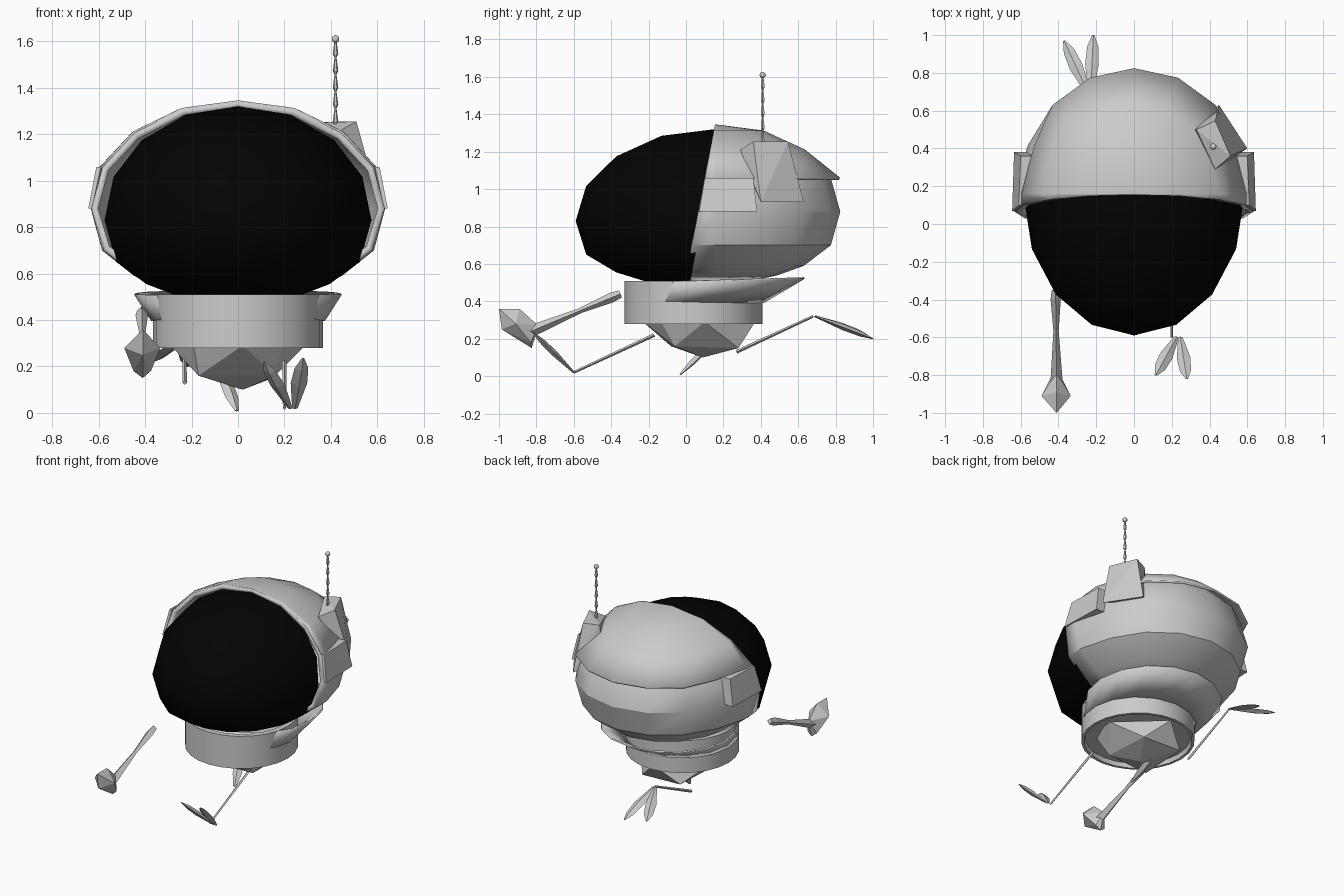
import bpy, bmesh, math
from mathutils import Vector

cube = bpy.data.objects.get("Cube")
if cube:
    bpy.data.objects.remove(cube)


def material(name, value):
    m = bpy.data.materials.new(name)
    m.use_nodes = True
    m.diffuse_color = (value, value, value, 1)
    m.node_tree.nodes["Principled BSDF"].inputs["Base Color"].default_value = (value, value, value, 1)
    return m


GREY = material("light grey", 0.6)
BLACK = material("visor black", 0.001)


def finish(name, bm, mat=GREY, smooth=False, angle=30):
    bmesh.ops.recalc_face_normals(bm, faces=bm.faces)
    mesh = bpy.data.meshes.new(name)
    bm.to_mesh(mesh)
    bm.free()
    mesh.materials.append(mat)
    ob = bpy.data.objects.new(name, mesh)
    bpy.context.collection.objects.link(ob)
    if smooth:
        bpy.ops.object.select_all(action='DESELECT')
        ob.select_set(True)
        bpy.context.view_layer.objects.active = ob
        bpy.ops.object.shade_smooth_by_angle(angle=math.radians(angle))
    return ob


def lathe(profile, rx, ry, cy, sides=16):
    """Stack elliptical rings of (scale, z); a zero scale closes to a point."""
    bm = bmesh.new()
    rings = []
    for s, z in profile:
        if s == 0:
            rings.append([bm.verts.new((0, cy, z))] * sides)
        else:
            turns = [math.tau * i / sides for i in range(sides)]
            rings.append([bm.verts.new((s * rx * math.cos(a), cy + s * ry * math.sin(a), z)) for a in turns])
    for low, high in zip(rings, rings[1:]):
        for i in range(sides):
            j = (i + 1) % sides
            bm.faces.new(list(dict.fromkeys((low[i], low[j], high[j], high[i]))))
    return bm


def hull(name, points):
    bm = bmesh.new()
    for p in points:
        bm.verts.new(p)
    bmesh.ops.convex_hull(bm, input=bm.verts)
    loose = [v for v in bm.verts if not v.link_faces]
    bmesh.ops.delete(bm, geom=loose, context='VERTS')
    return finish(name, bm)


def limb(name, p, q, stations, flat=1.0, sides=4):
    """Tapered rod through (fraction, radius) stations."""
    p, q = Vector(p), Vector(q)
    axis = (q - p).normalized()
    u = axis.cross((0, 0, 1))
    u = u.normalized() if u.length > 0.01 else Vector((1, 0, 0))
    v = u.cross(axis)
    bm = bmesh.new()
    rings = []
    for t, r in stations:
        c = p.lerp(q, t)
        rings.append([bm.verts.new(c + r * (u * math.cos(a) + flat * v * math.sin(a)))
                      for a in (math.tau * i / sides for i in range(sides))])
    for a, b in zip(rings, rings[1:]):
        for i in range(sides):
            j = (i + 1) % sides
            bm.faces.new((a[i], a[j], b[j], b[i]))
    bm.faces.new(rings[0])
    bm.faces.new(rings[-1])
    return finish(name, bm)


# Slanted seam shared by the visor, shell and cap
SEAM_POINT, SEAM_NORMAL = Vector((0, 0.155, 1.345)), Vector((0, 0.98, -0.19))


def trim(bm, shift=0.0, keep_back=True):
    bmesh.ops.bisect_plane(bm, geom=bm.verts[:] + bm.edges[:] + bm.faces[:],
                           plane_co=SEAM_POINT + Vector((0, shift, 0)), plane_no=SEAM_NORMAL,
                           clear_inner=keep_back, clear_outer=not keep_back)


def flare(bm):
    for v in bm.verts:
        v.co.x *= 1 + 0.07 * min(1, max(0, (0.3 - v.co.y) / 0.25))


def thicken(ob, amount):
    mod = ob.modifiers.new("thickness", 'SOLIDIFY')
    mod.thickness = amount
    mod.offset = -1


# Visor, ending just inside the shell
bm = lathe([(0, 0.46), (0.38, 0.48), (0.707, 0.555), (0.924, 0.65), (1, 0.83),
            (0.924, 1.017), (0.707, 1.175), (0.38, 1.285), (0, 1.32)], 0.585, 0.74, 0.15)
trim(bm, 0.03, False)
finish("visor", bm, BLACK, True, 45)

# Helmet shell, flared at its front rim
bm = lathe([(0.3, 0.51), (0.5, 0.54), (0.707, 0.59), (0.924, 0.7), (1, 0.88),
            (0.924, 1.058), (0.707, 1.205), (0.38, 1.31), (0, 1.342)], 0.61, 0.665, 0.16)
trim(bm)
flare(bm)
thicken(finish("helmet_shell", bm, GREY, True), 0.03)

# Helmet cap with overhanging rear brim
bm = lathe([(1, 1.06), (0.715, 1.212), (0.385, 1.313), (0, 1.346)], 0.61, 0.665, 0.16)
for v in bm.verts:
    if v.co.z < 1.1 and v.co.y < 0.45:
        v.co.x *= 0.94
trim(bm)
flare(bm)
thicken(finish("helmet_cap", bm, GREY, True), 0.015)

# Ear plates
for side, label in ((1, "left"), (-1, "right")):
    hull(label + "_ear_plate", [(side * x, y, z) for x, y, z in (
        (0.645, 0.07, 0.88), (0.635, 0.38, 0.88), (0.61, 0.1, 1.06), (0.6, 0.36, 1.06),
        (0.63, 0.07, 0.88), (0.55, 0.38, 0.88), (0.59, 0.1, 1.06), (0.52, 0.36, 1.06))])

# Neck collar and its rear flare
bm = lathe([(0.9, 0.51), (1, 0.51), (1, 0.28), (0.95, 0.28), (0.93, 0.31), (0, 0.31)], 0.365, 0.368, 0.04, 24)
finish("collar", bm, GREY, True)
bm = lathe([(0.83, 0.4), (1, 0.525)], 0.44, 0.43, 0.2)
for v in bm.verts:
    if v.co.z < 0.45:
        v.co.y -= 0.145
    else:
        v.co.z += 0.03 * (v.co.y - 0.5)
thicken(finish("collar_flare", bm, GREY, True), 0.01)

# Faceted body under the collar
hull("body", [(0.02, 0.09, 0.1), (-0.17, -0.08, 0.16), (0.16, -0.06, 0.16), (0.15, 0.28, 0.15),
              (-0.15, 0.28, 0.16), (0.02, -0.23, 0.29), (-0.29, 0.08, 0.29), (0.29, 0.1, 0.29),
              (0, 0.37, 0.29), (0.2, -0.16, 0.34), (-0.2, -0.16, 0.34)])

# Antenna housing, beaded antenna and tip
hull("antenna_housing", [(0.43, 0.29, 1.21), (0.33, 0.5, 1.25), (0.51, 0.36, 1.255), (0.43, 0.545, 1.255),
                         (0.6, 0.4, 0.93), (0.45, 0.63, 0.93), (0.5, 0.35, 1.05), (0.3, 0.5, 1.0)])
for i in range(5):
    z = 1.24 + i * 0.073
    limb("antenna_link_%d" % (i + 1), (0.42, 0.41, z), (0.42, 0.41, z + 0.073),
         [(0, 0.005), (0.2, 0.012), (1, 0.004)], sides=6)
bm = bmesh.new()
bmesh.ops.create_icosphere(bm, subdivisions=2, radius=0.017)
bmesh.ops.translate(bm, verts=bm.verts, vec=(0.42, 0.41, 1.61))
finish("antenna_tip", bm, GREY, True, 60)

# Floating forearm with spiked hand, and a small stub below the body
limb("right_forearm", (-0.415, -0.35, 0.44), (-0.41, -0.83, 0.24),
     [(0, 0.02), (0.1, 0.027), (0.45, 0.014), (1, 0.032)])
hull("right_hand", [(-0.41, -1.0, 0.36), (-0.41, -0.89, 0.36), (-0.49, -0.91, 0.28), (-0.335, -0.91, 0.28),
                    (-0.41, -0.985, 0.25), (-0.41, -0.79, 0.27), (-0.45, -0.83, 0.18),
                    (-0.375, -0.83, 0.18), (-0.41, -0.825, 0.15)])
limb("lower_stub", (-0.05, 0.09, 0.13), (-0.005, -0.03, 0.01), [(0, 0.03), (0.5, 0.03), (1, 0.01)], 0.5)

# Thin legs ending in two-toed feet
for label, knee, heel, toes in (
        ("left", (0.2, -0.17, 0.22), (0.2, -0.6, 0.02),
         (((0.225, -0.6, 0.02), (0.115, -0.8, 0.22)), ((0.245, -0.6, 0.02), (0.28, -0.82, 0.235)))),
        ("right", (-0.23, 0.27, 0.13), (-0.23, 0.68, 0.32),
         (((-0.24, 0.69, 0.32), (-0.37, 0.97, 0.22)), ((-0.23, 0.69, 0.32), (-0.215, 1.0, 0.2))))):
    limb(label + "_leg", knee, heel, [(0, 0.01), (1, 0.007)])
    for n, (base, tip) in enumerate(toes):
        limb("%s_toe_%d" % (label, n + 1), base, tip, [(0, 0.012), (0.5, 0.036), (0.8, 0.03), (1, 0.006)], 0.45)
